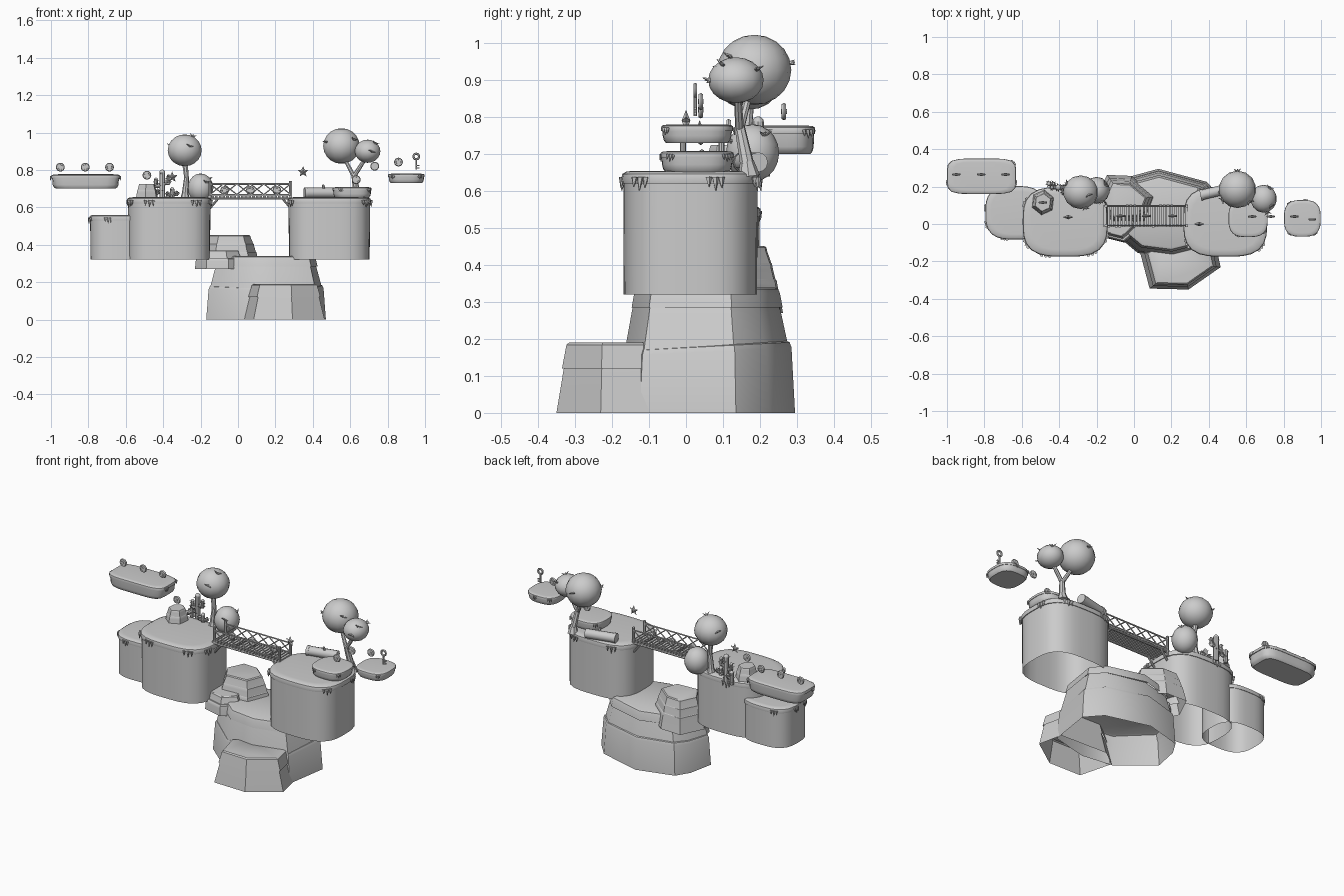
import bpy, bmesh, math, random
from mathutils import Vector, Matrix

if "Cube" in bpy.data.objects:
    bpy.data.objects.remove(bpy.data.objects["Cube"])
random.seed(4)

def finish(name, bm):
    bmesh.ops.recalc_face_normals(bm, faces=bm.faces)
    me = bpy.data.meshes.new(name)
    bm.to_mesh(me)
    bm.free()
    ob = bpy.data.objects.new(name, me)
    bpy.context.collection.objects.link(ob)
    return ob

def add_loft(bm, c, outline, levels, bottom=False, tilt=(0, 0)):
    """Stack scaled copies of an outline (around c) at the given (z, scale)."""
    rings = []
    for z, s in levels:
        rings.append([bm.verts.new((c[0] + x * s, c[1] + y * s,
                      z + (tilt[0] * x + tilt[1] * y if z > levels[0][0] else 0))) for x, y in outline])
    n = len(outline)
    for a, b in zip(rings, rings[1:]):
        for i in range(n):
            bm.faces.new((a[i], a[(i + 1) % n], b[(i + 1) % n], b[i]))
    bm.faces.new(rings[-1])
    if bottom:
        bm.faces.new(rings[0][::-1])

def superellipse(hx, hy, p, n=32):
    pts = []
    for i in range(n):
        a = 2 * math.pi * i / n
        k = (abs(math.cos(a)) ** p + abs(math.sin(a)) ** p) ** (-1 / p)
        pts.append((hx * k * math.cos(a), hy * k * math.sin(a)))
    return pts

def add_rod(bm, p, q, r1, r2=None, n=8):
    p, q = Vector(p), Vector(q)
    d = q - p
    m = Matrix.Translation((p + q) / 2) @ d.to_track_quat('Z', 'Y').to_matrix().to_4x4()
    bmesh.ops.create_cone(bm, cap_ends=True, segments=n, radius1=r1,
                          radius2=r1 if r2 is None else r2, depth=d.length, matrix=m)

def add_box(bm, c, s):
    bmesh.ops.create_cube(bm, size=1, matrix=Matrix.Translation(c) @ Matrix.Diagonal((*s, 1)))

def add_ball(bm, c, r, u=14, v=10):
    bmesh.ops.create_uvsphere(bm, u_segments=u, v_segments=v, radius=1,
                              matrix=Matrix.Translation(c) @ Matrix.Diagonal((*r, 1)))

def add_ring(bm, c, R, r, n=16, m=6):
    """Torus facing the front."""
    g = [[bm.verts.new((c[0] + (R + r * math.cos(b)) * math.cos(a), c[1] + r * math.sin(b),
                        c[2] + (R + r * math.cos(b)) * math.sin(a)))
          for b in [2 * math.pi * j / m for j in range(m)]] for a in [2 * math.pi * i / n for i in range(n)]]
    for i in range(n):
        for j in range(m):
            k, l = (i + 1) % n, (j + 1) % m
            bm.faces.new((g[i][j], g[k][j], g[k][l], g[i][l]))

# rocks: polygon tiers with bevelled top edges
def rock(name, c, outline, tiers):
    bm = bmesh.new()
    for z0, z1, s0, s1, tilt in tiers:
        h = min(0.02, (z1 - z0) * 0.3)
        add_loft(bm, c, outline, [(z0, s0), (z1 - h, s1), (z1 - h * 0.3, s1 - 0.02), (z1, s1 - 0.07)], tilt=tilt)
    finish(name, bm)

big = [(-.32, -.05), (-.29, .1), (-.24, .18), (-.02, .24), (.24, .17), (.32, .08), (.28, -.18), (.06, -.235), (-.13, -.21)]
rock("base_rock", (.15, .055), big,
     [(0, .185, 1, .96, (0, .05)), (.14, .305, .96, .84, (0, -.05)), (.285, .34, .86, .83, (0, 0))])
front = [(-.215, .06), (-.165, -.13), (.035, -.135), (.2, -.02), (.17, .12), (-.12, .13)]
rock("front_rock", (.255, -.21), front, [(0, .135, 1.04, .9, (0, 0)), (.12, .19, .93, .86, (0, 0))])
rear = [(-.15, .0), (-.09, .125), (.03, .12), (.15, .02), (.1, -.11), (-.08, -.12)]
rock("rear_rock", (-.045, .125), rear,
     [(.27, .365, 1.1, .98, (0, 0)), (.34, .41, .98, .88, (0, 0)), (.4, .452, .86, .76, (0, 0))])
rock("flat_rock", (-.1, .02), [(-.13, .03), (-.05, .1), (.1, .08), (.14, -.04), (.05, -.12), (-.07, -.09)],
     [(.27, .33, 1, .97, (0, 0)), (.32, .37, .85, .75, (0, 0))])
hexa = [(.065 * math.cos(i * math.pi / 3 + .4), .07 * math.sin(i * math.pi / 3 + .4)) for i in range(6)]
rock("stone_stack", (-.487, .115), hexa, [(.64, .692, 1, .9, (0, 0)), (.685, .725, .86, .74, (0, 0))])

# grass-capped platforms
def platform(name, c, hx, hy, p, z0, z1, lip, solid, drips):
    o = superellipse(hx, hy, p)
    bm = bmesh.new()
    low = [(z0, .86), (z0 + .008, .92), (z0 + .02, .95)] if solid else [(z0, .965)]
    add_loft(bm, c, o, low + [(z1 - lip * .6, .97)], solid)
    finish(name + "_body", bm)
    bm = bmesh.new()
    add_loft(bm, c, o, [(z1 - lip, .965), (z1 - lip, .99), (z1 - lip * .6, 1), (z1 - lip * .25, .985),
                        (z1 - lip * .06, .93), (z1, .8)])
    finish(name + "_grass", bm)
    bm = bmesh.new()
    for a in drips:
        for da, k in ((-.09, .6), (0, 1), (.08, .7)):
            t = math.radians(a) + da
            q = (abs(math.cos(t)) ** p + abs(math.sin(t)) ** p) ** (-1 / p)
            x, y = c[0] + hx * q * math.cos(t), c[1] + hy * q * math.sin(t)
            add_rod(bm, (x, y, z1 - lip * .5), (x + .004 * math.cos(t), y + .004 * math.sin(t),
                    z1 - lip * (.8 + k * .75)), lip * .28, .001, 5)
    finish(name + "_grass_drips", bm)

platform("left_platform", (-.368, .012), .227, .187, 3.2, .32, .655, .035, False, (215, 245, 305, 335, 100, 150))
platform("low_left_platform", (-.635, .06), .16, .143, 3, .32, .56, .03, False, (205, 250, 120, 170))
platform("right_platform", (.488, .012), .224, .187, 3.2, .32, .655, .035, False, (215, 320, 60, 120, 20))
platform("left_float", (-.815, .255), .185, .095, 5, .70, .777, .022, True, (40, 200, 340))
platform("right_float", (.9, .03), .098, .098, 3, .73, .78, .018, True, (80, 130, 230, 310))
platform("step_float", (.61, .03), .105, .1, 3, .652, .708, .018, True, (45, 135, 240, 320))

# foliage balls with small leaf tufts
def crown(name, c, r, tufts):
    bm = bmesh.new()
    add_ball(bm, c, r)
    for d in tufts:
        d = Vector(d).normalized()
        p = Vector([c[i] + d[i] * r[i] * .97 for i in range(3)])
        side = d.cross(Vector((.3, .2, 1))).normalized()
        for s in (-1, 0, 1):
            add_rod(bm, p, p + d * .015 + side * s * .02, .006, .001, 4)
    finish(name, bm)

crown("left_tree_crown", (-.285, .17, .905), (.093, .09, .085), [(.5, -.2, 1), (.3, -1, .3), (-.8, .5, .3)])
crown("right_tree_crown", (.553, .185, .928), (.1, .1, .095), [(.7, -.7, .4), (-.7, -.5, .2), (0, 1, .2)])
crown("right_tree_small_crown", (.693, .135, .9), (.07, .075, .062), [(.6, -.5, .7), (.3, -1, 0), (.5, .8, .5)])
crown("bush", (-.2, .18, .703), (.07, .072, .078), [(.4, -.8, .4), (.6, .4, .6)])

# trunks
bm = bmesh.new()
add_rod(bm, (-.283, .165, .64), (-.283, .165, .675), .027, .018)
add_rod(bm, (-.283, .165, .67), (-.275, .165, .76), .018, .013)
add_rod(bm, (-.275, .165, .755), (-.285, .17, .85), .013, .016)
finish("left_tree_trunk", bm)
bm = bmesh.new()
add_rod(bm, (.635, .17, .64), (.635, .165, .68), .03, .019)
add_rod(bm, (.635, .165, .675), (.62, .145, .775), .019, .014)
add_rod(bm, (.62, .145, .765), (.57, .17, .86), .012, .01)
add_rod(bm, (.62, .145, .765), (.68, .14, .86), .012, .01)
finish("right_tree_trunk", bm)

# fallen log
bm = bmesh.new()
add_rod(bm, (.36, .155, .678), (.53, .195, .678), .027, .027, 12)
add_rod(bm, (.355, .154, .678), (.37, .157, .678), .029, .029, 12)
add_rod(bm, (.46, .175, .69), (.455, .165, .72), .009, .006, 6)
finish("fallen_log", bm)

# cacti: stem, arms and spikes
def cactus(name, x, y, z, h, r, arms):
    bm = bmesh.new()
    def limb(p, q, r):
        add_rod(bm, p, q, r)
        add_ball(bm, q, (r, r, r * 1.1), 8, 6)
        for i in range(8):
            a, t = i * 2.4, (i + .5) / 8
            c = Vector(p).lerp(Vector(q), t)
            d = Vector((math.cos(a), math.sin(a), .3))
            add_rod(bm, c + d * r * .8, c + d * (r + .009), .004, .0005, 4)
    limb((x, y, z), (x, y, z + h), r)
    for s, k in arms:
        e = (x + s * r * 2.1, y, z + h * k)
        limb((x, y, z + h * k), e, r * .6)
        limb(e, (e[0], y, e[2] + h * .25), r * .6)
    finish(name, bm)

cactus("tall_cactus", -.405, .195, .64, .145, .016, ((-1, .5), (1, .62)))
cactus("small_cactus_left", -.455, .215, .64, .07, .012, ((1, .5),))
cactus("small_cactus_right", -.352, .17, .64, .055, .012, ((-1, .45), (1, .5)))

# rope bridge
bm = bmesh.new()
for i in range(23):
    add_box(bm, (-.155 + i * .0198, .043 + random.uniform(-.002, .002), .657), (.014, .118, .009))
finish("bridge_planks", bm)
bm = bmesh.new()
for y in (-.008, .096):
    add_rod(bm, (-.16, y, .647), (.285, y, .647), .006)
    for z in (.668, .725):
        add_rod(bm, (-.15, y, z), (.283, y, z), .0045, n=6)
    for x, s in ((-.15, 1), (.282, -1)):
        add_rod(bm, (x, y, .62), (x, y, .742), .008)
        add_rod(bm, (x, y, .595), (x + s * .045, y, .648), .006)
    for i in range(6):
        a, b = -.15 + i * .072, -.15 + (i + 1) * .072
        add_rod(bm, (a, y, .668), (b, y, .725), .0035, n=5)
        add_rod(bm, (a, y, .725), (b, y, .668), .0035, n=5)
finish("bridge_rails", bm)

# coins: rim ring around a thin disc
for i, (x, y, z) in enumerate([(-.95, .265, .815), (-.817, .265, .815), (-.687, .265, .815), (-.487, .115, .772),
                               (-.072, .043, .69), (.066, .043, .69), (.208, .043, .69),
                               (.632, .04, .748), (.731, .04, .82), (.858, .04, .842)]):
    bm = bmesh.new()
    add_ring(bm, (x, y, z), .0165, .007)
    add_rod(bm, (x, y - .005, z), (x, y + .005, z), .016, n=16)
    add_rod(bm, (x, y - .008, z), (x, y + .008, z), .007, n=8)
    finish(f"coin_{i + 1}", bm)

# stars
for i, (x, y, z) in enumerate([(-.352, .037, .762), (.348, 0, .79)]):
    bm = bmesh.new()
    rim = []
    for k in range(10):
        r, a = (.03 if k % 2 == 0 else .014), math.pi / 2 + k * math.pi / 5
        rim.append(bm.verts.new((x + r * math.cos(a), y, z + r * math.sin(a))))
    for s in (-1, 1):
        c = bm.verts.new((x, y + s * .012, z))
        for k in range(10):
            bm.faces.new((rim[k], rim[(k + 1) % 10], c))
    finish(f"star_{i + 1}", bm)

# key
bm = bmesh.new()
add_ring(bm, (.953, .025, .872), .015, .006)
add_rod(bm, (.953, .025, .858), (.953, .025, .803), .005)
for z in (.81, .824):
    add_box(bm, (.962, .025, z), (.016, .006, .007))
finish("key", bm)

# soft shading with crisp edges
bpy.ops.object.select_all(action='SELECT')
bpy.context.view_layer.objects.active = bpy.context.collection.objects[0]
bpy.ops.object.shade_smooth_by_angle(angle=math.radians(35))
